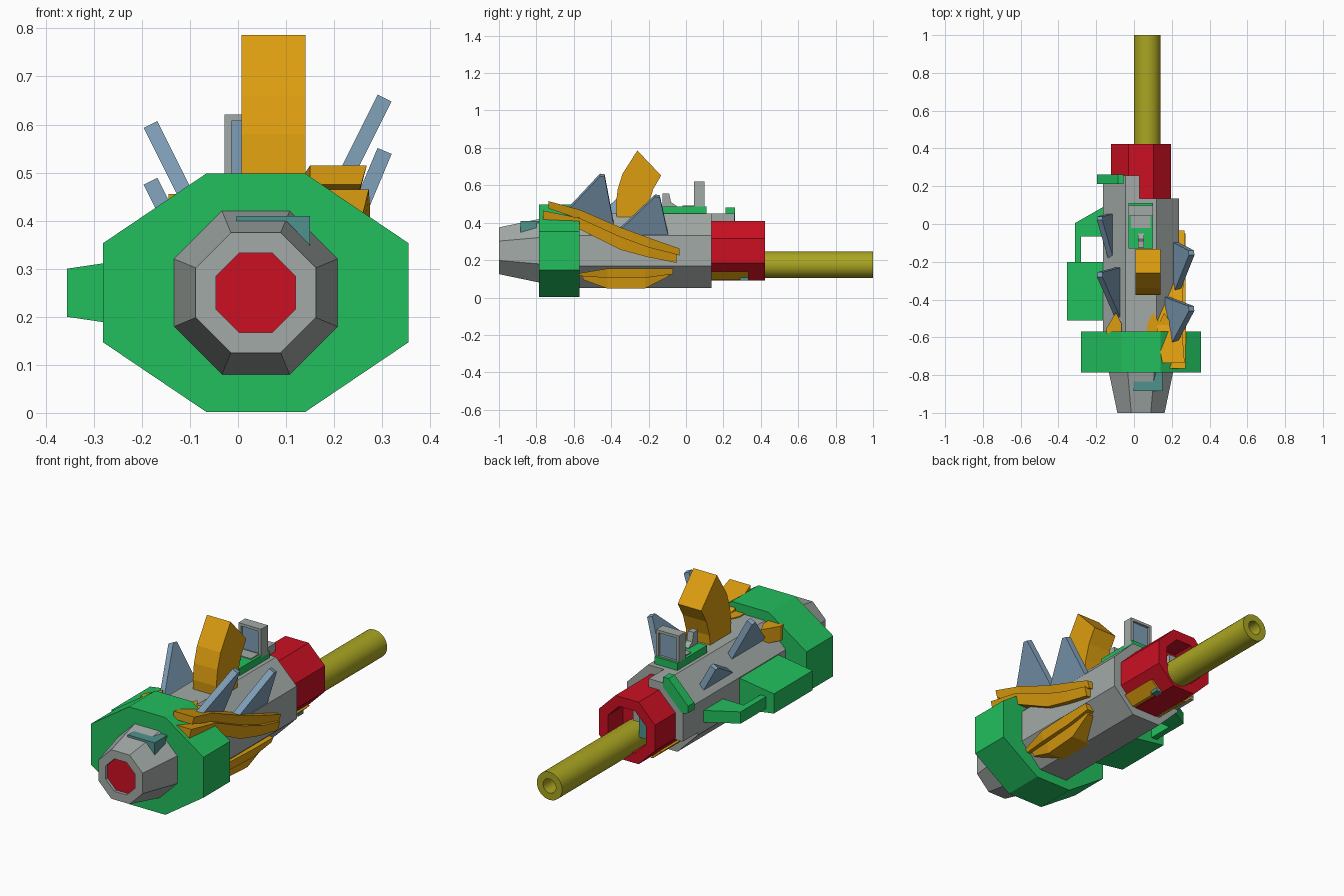
import bpy, bmesh, math

if "Cube" in bpy.data.objects:
    bpy.data.objects.remove(bpy.data.objects["Cube"])

CX, CZ = 0.037, 0.25          # axis of the body


def mat(name, r, g, b):
    m = bpy.data.materials.new(name)
    m.diffuse_color = (r, g, b, 1)
    m.use_nodes = True
    m.node_tree.nodes["Principled BSDF"].inputs["Base Color"].default_value = m.diffuse_color
    return m


GREY = mat("grey", .36, .40, .38)
GREEN = mat("green", .016, .52, .11)
RED = mat("red", .60, .005, .016)
GOLD = mat("gold", .72, .34, .005)
BLUE = mat("steel_blue", .21, .34, .47)
OLIVE = mat("olive_yellow", .40, .38, .016)
TEAL = mat("teal", .08, .29, .27)


def loft(name, m, rings, caps=True, closed=False):
    """Join rings of equal point count into a skin."""
    bm = bmesh.new()
    vs = [[bm.verts.new(p) for p in r] for r in rings]
    n = len(rings[0])
    pairs = list(zip(vs, vs[1:])) + ([(vs[-1], vs[0])] if closed else [])
    for a, b in pairs:
        for i in range(n):
            j = (i + 1) % n
            bm.faces.new((a[i], a[j], b[j], b[i]))
    if caps and not closed:
        bm.faces.new(vs[0])
        bm.faces.new(vs[-1])
    bmesh.ops.recalc_face_normals(bm, faces=bm.faces)
    me = bpy.data.meshes.new(name)
    bm.to_mesh(me)
    bm.free()
    me.materials.append(m)
    ob = bpy.data.objects.new(name, me)
    bpy.context.collection.objects.link(ob)
    return ob


def octa(y, a):
    """Flat-topped regular octagon with apothem a."""
    r = a / math.cos(math.pi / 8)
    return [(CX + r * math.cos(math.pi * (k + .5) / 4), y,
             CZ + r * math.sin(math.pi * (k + .5) / 4)) for k in range(8)]


def prism(name, m, pts, axis, a, b):
    """Extrude a 2D outline along an axis from a to b."""
    def put(p, t):
        q = list(p)
        q.insert(axis, t)
        return tuple(q)
    return loft(name, m, [[put(p, a) for p in pts], [put(p, b) for p in pts]])


def box(name, m, x0, x1, y0, y1, z0, z1):
    return prism(name, m, [(x0, y0), (x1, y0), (x1, y1), (x0, y1)], 2, z0, z1)


# main body with tapered, recessed rear
loft("body", GREY, [octa(-.97, .083), octa(-1, .083), octa(-1, .125), octa(-.78, .171),
                    octa(-.77, .171), octa(-.66, .2), octa(.135, .2)])
loft("rear_lens", RED, [octa(-.985, .0825), octa(-.975, .0825)])
# left upper shoulder reaching further forward
prism("body_shoulder", GREY, [(.03, .45), (-.046, .45), (-.163, .333), (-.163, .18), (.03, .18)],
      1, .13, .258)

# wide octagonal collar
hw, hh, e = .318, .248, .103
collar = [(CX + x, CZ + z) for x, z in ((e, hh), (-e, hh), (-hw, e), (-hw, -e),
                                        (-e, -hh), (e, -hh), (hw, -e), (hw, e))]
prism("collar", GREEN, collar, 1, -.785, -.57)

# hollow red front block
loft("front_block", RED, [octa(.13, .158), octa(.423, .158), octa(.423, .108), octa(.3, .108)])
box("front_block_insert", TEAL, -.045, .005, .29, .37, .2, .3)
box("front_block_inner_plate", GREY, -.02, .06, .29, .34, .26, .32)

# barrel: hollow round tube
def circ(y, r):
    return [(.07 + r * math.cos(math.tau * k / 32), y, .175 + r * math.sin(math.tau * k / 32))
            for k in range(32)]


barrel = loft("barrel", OLIVE, [circ(.3, .071), circ(1, .071), circ(1, .036), circ(.7, .036)])
bpy.context.view_layer.objects.active = barrel
barrel.select_set(True)
bpy.ops.object.shade_smooth_by_angle(angle=math.radians(40))
barrel.select_set(False)

# strips under the front block
for s, nm in ((1, "right"), (-1, "left")):
    prism("front_strip_" + nm, GOLD,
          [(CX + s * .07, .094), (CX + s * .12, .14), (CX + s * .135, .14), (CX + s * .085, .094)],
          1, .13, .335)
box("lower_insert", TEAL, .1, .135, .29, .335, .09, .12)

# big curved crest on top
prism("crest", GOLD, [(-.37, .43), (-.375, .5), (-.365, .58), (-.34, .66), (-.26, .786),
                      (-.133, .652), (-.175, .58), (-.2, .5), (-.205, .43)], 0, .007, .14)


def fin(name, side, xt, slope, pts, w=.032):
    """Leaning flat blade; x follows height so that it tilts outward."""
    zt = max(z for _, z in pts)
    l = math.hypot(1, slope)
    rings = []
    for h in (-w / 2, w / 2):
        rings.append([(side * (xt - (zt - z) * slope + h / l), y, z - h * slope / l)
                      for y, z in pts])
    loft(name, BLUE, rings)


# blue fins
fin("fin_right_rear", 1, .305, .5, [(-.69, .41), (-.46, .655), (-.435, .652), (-.38, .36)])
fin("fin_right_front", 1, .305, .42, [(-.37, .35), (-.165, .545), (-.14, .54), (-.085, .29)])
fin("fin_left_rear", -1, .182, .5, [(-.53, .38), (-.28, .6), (-.255, .595), (-.22, .33)])
fin("fin_left_front", -1, .182, .5, [(-.19, .36), (.02, .482), (.04, .478), (.06, .32)])


def blade(name, secs):
    """Wedge strip from sections (y, inner x, outer x, top z, bottom z)."""
    loft(name, GOLD, [[(xi, y, t), (xo, y, t), (xo - .012, y, b), (xi, y, b)]
                      for y, xi, xo, t, b in secs])


# upper right sweeping blades, two layers
blade("upper_blade_top", [(-.735, .15, .268, .515, .475), (-.57, .12, .255, .47, .42),
                          (-.35, .14, .26, .375, .32), (-.2, .17, .268, .32, .265),
                          (-.035, .21, .268, .262, .225)])
blade("upper_blade_bottom", [(-.765, .15, .272, .465, .415), (-.57, .14, .275, .425, .365),
                             (-.35, .16, .272, .325, .255), (-.2, .18, .276, .27, .215),
                             (-.05, .21, .272, .232, .185)])
# lower right blades
blade("lower_blade_top", [(-.57, .18, .215, .13, .115), (-.42, .15, .24, .155, .105),
                          (-.22, .15, .25, .155, .105), (-.07, .2, .25, .155, .125)])
blade("lower_blade_bottom", [(-.55, .15, .19, .115, .095), (-.42, .1, .205, .11, .048),
                             (-.22, .1, .22, .11, .048), (-.09, .16, .23, .135, .115)])
# short claws just ahead of the collar, left and right of the ridge
for nm, x0, d in (("left", -.065, -1), ("right", .07, 1), ("right_outer", .13, 1)):
    prism("claw_" + nm, GOLD, [(x0, -.58), (x0, -.53), (x0 + d * .03, -.47), (x0 + d * .05, -.5),
                               (x0 + d * .08, -.55), (x0 + d * .08, -.58)], 2, .38, .455)

# sight: green base, grey frame, blue pane on both sides, lever
box("sight_base", GREEN, -.028, .1, -.13, .11, .44, .487)
box("sight_base_step", GREY, -.015, .087, -.02, .045, .48, .492)
frame = [(-.028, .475), (.1, .475), (.1, .621), (-.028, .621)]
pane = [(-.014, .489), (.086, .489), (.086, .607), (-.014, .607)]
loft("sight_frame", GREY, [[(x, y, z) for x, z in p] for p, y in
                           ((frame, .043), (frame, .098), (pane, .098), (pane, .043))], closed=True)
prism("sight_pane", BLUE, pane, 1, .055, .086)
prism("lever", GREY, [(-.125, .45), (-.125, .555), (-.09, .555), (-.08, .51), (-.05, .49),
                      (-.05, .45)], 0, .02, .052)

# angled plate on the left shoulder
prism("shoulder_plate", GREEN, [(-.055, .482), (-.085, .482), (-.195, .37), (-.195, .335),
                                (-.16, .325), (-.055, .43)], 1, .212, .262)

# left side pod and bent handle
prism("side_pod", GREEN, [(-.12, .165), (-.356, .2), (-.356, .3), (-.12, .335)], 1, -.512, -.2)
prism("side_handle", GREEN, [(-.312, -.22), (-.312, .005), (-.16, .092), (-.16, -.065),
                             (-.28, -.065), (-.28, -.22)], 2, .215, .275)

# teal bracket over the rear cone
prism("rear_bracket", TEAL, [(-.003, -.885), (.15, -.885), (.15, -.785), (.1, -.785),
                             (.1, -.835), (-.003, -.835)], 2, .398, .41)
prism("rear_bracket_drop", TEAL, [(.1, .4), (.15, .4), (.15, .348)], 1, -.885, -.8)
